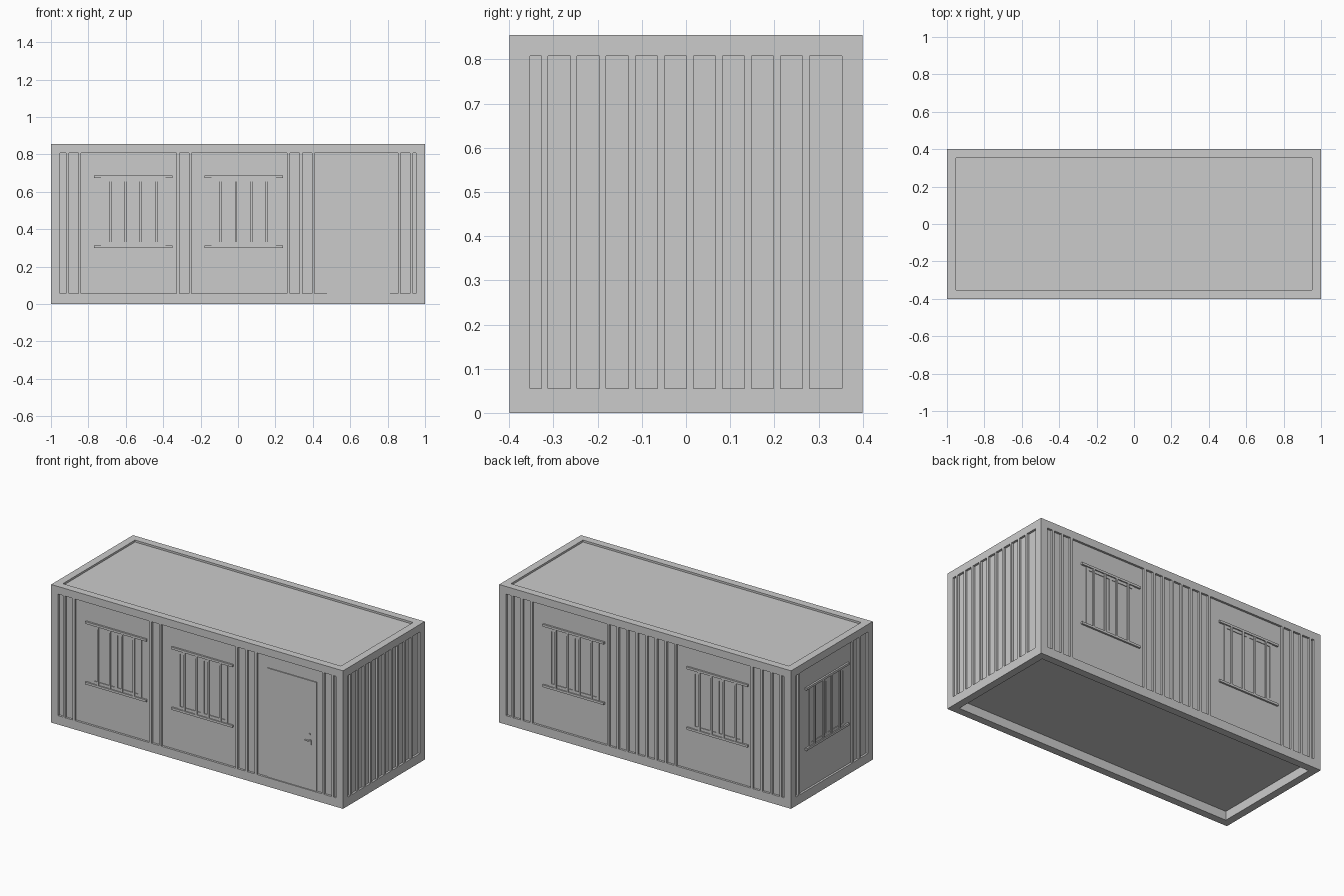
import bpy, bmesh
from mathutils import Matrix, Vector
from math import radians

if "Cube" in bpy.data.objects:
    bpy.data.objects.remove(bpy.data.objects["Cube"])

HX, HY, H = 1.0, 0.4, 0.855          # half length, half width, height
B = 0.047                            # frame beam width
Z0, Z1 = 0.055, 0.808                # wall panel bottom and top
D = 0.013                            # wall recess behind the frame
STEP, RIB = 0.0657, 0.0152           # corrugation spacing and rib width

# wall name -> (turn around z, distance of outer face from centre, first rib)
WALLS = {"front": (0, HY, -0.912), "right": (90, HX, -0.3195),
         "back": (180, HY, -0.912), "left": (270, HX, -0.3195)}


def make(name, boxes, wall=None):
    """Object made of boxes (x0, x1, y0, y1, z0, z1); on a wall y is depth inward."""
    bm = bmesh.new()
    for x0, x1, y0, y1, z0, z1 in boxes:
        m = Matrix.Translation(((x0 + x1) / 2, (y0 + y1) / 2, (z0 + z1) / 2))
        bmesh.ops.create_cube(bm, size=1, matrix=m @ Matrix.Diagonal((x1 - x0, y1 - y0, z1 - z0, 1)))
    if wall:
        turn, dist, _ = WALLS[wall]
        bm.transform(Matrix.Rotation(radians(turn), 4, 'Z') @ Matrix.Translation((0, -dist, 0)))
    me = bpy.data.meshes.new(name)
    bm.to_mesh(me)
    bm.free()
    ob = bpy.data.objects.new(name, me)
    bpy.context.collection.objects.link(ob)
    return ob


def rib_pos(wall, k):
    return WALLS[wall][2] + STEP * k


def ribs(wall, ks):
    make(wall + "_ribs", [(rib_pos(wall, k) - RIB / 2, rib_pos(wall, k) + RIB / 2, 0, D, Z0, Z1)
                          for k in ks], wall)


def window(wall, k, n):
    """Barred window in the flat panel that starts at rib k."""
    c = rib_pos(wall, k + 4) + 0.023
    name = f"{wall}_window_{n}"
    w, lo, hi, f = 0.172, 0.312, 0.673, 0.018
    make(name + "_frame", [(c - w, c - w + f, 0.009, D, lo, hi), (c + w - f, c + w, 0.009, D, lo, hi),
                           (c - w + f, c + w - f, 0.009, D, lo, lo + f),
                           (c - w + f, c + w - f, 0.009, D, hi - f, hi),
                           (c - f / 2, c + f / 2, 0.009, D, lo + f, hi - f)], wall)
    make(name + "_rails", [(c - 0.209, c + 0.209, 0.002, D, z - 0.007, z + 0.007)
                           for z in (0.305, 0.68)], wall)
    make(name + "_bars", [(c + o - 0.006, c + o + 0.006, 0.003, 0.009, lo, hi)
                          for o in (-0.123, -0.041, 0.041, 0.123)], wall)


# steel frame: corner posts, long beams, end beams
frame = []
for sx in (-1, 1):
    for sy in (-1, 1):
        xs, ys = sorted((sx * HX, sx * (HX - B))), sorted((sy * HY, sy * (HY - B)))
        frame.append((*xs, *ys, 0, H))
for z in ((0, Z0), (Z1, H)):
    for s in (-1, 1):
        frame.append((-HX + B, HX - B, *sorted((s * HY, s * (HY - B))), *z))
        frame.append((*sorted((s * HX, s * (HX - B))), -HY + B, HY - B, *z))
make("frame", frame)

# body: flat wall panels, sunken roof and raised floor
make("body", [(-HX + D, HX - D, -HY + D, HY - D, Z0, Z1)])
make("roof", [(-HX + B, HX - B, -HY + B, HY - B, Z1, H - 0.012)])

# corrugation ribs
ribs("front", (0, 1, 9, 10, 18, 19, 20, 27, 28))
ribs("back", (0, 1, 2, *range(10, 18), 25, 26, 27, 28))
ribs("right", range(10))
ribs("left", (0, 8, 9))

# windows
for wall, k, n in (("front", 1, 1), ("front", 10, 2), ("back", 2, 1), ("back", 17, 2), ("left", 0, 1)):
    window(wall, k, n)

# door with lever handle and lock
make("door", [(0.475, 0.812, 0.007, D, Z0, 0.73)], "front")
make("door_handle", [(0.768, 0.780, 0.002, 0.007, 0.335, 0.365),
                     (0.735, 0.780, 0.0, 0.003, 0.353, 0.361)], "front")
make("door_lock", [(0.764, 0.772, 0.003, 0.007, 0.395, 0.403)], "front")
